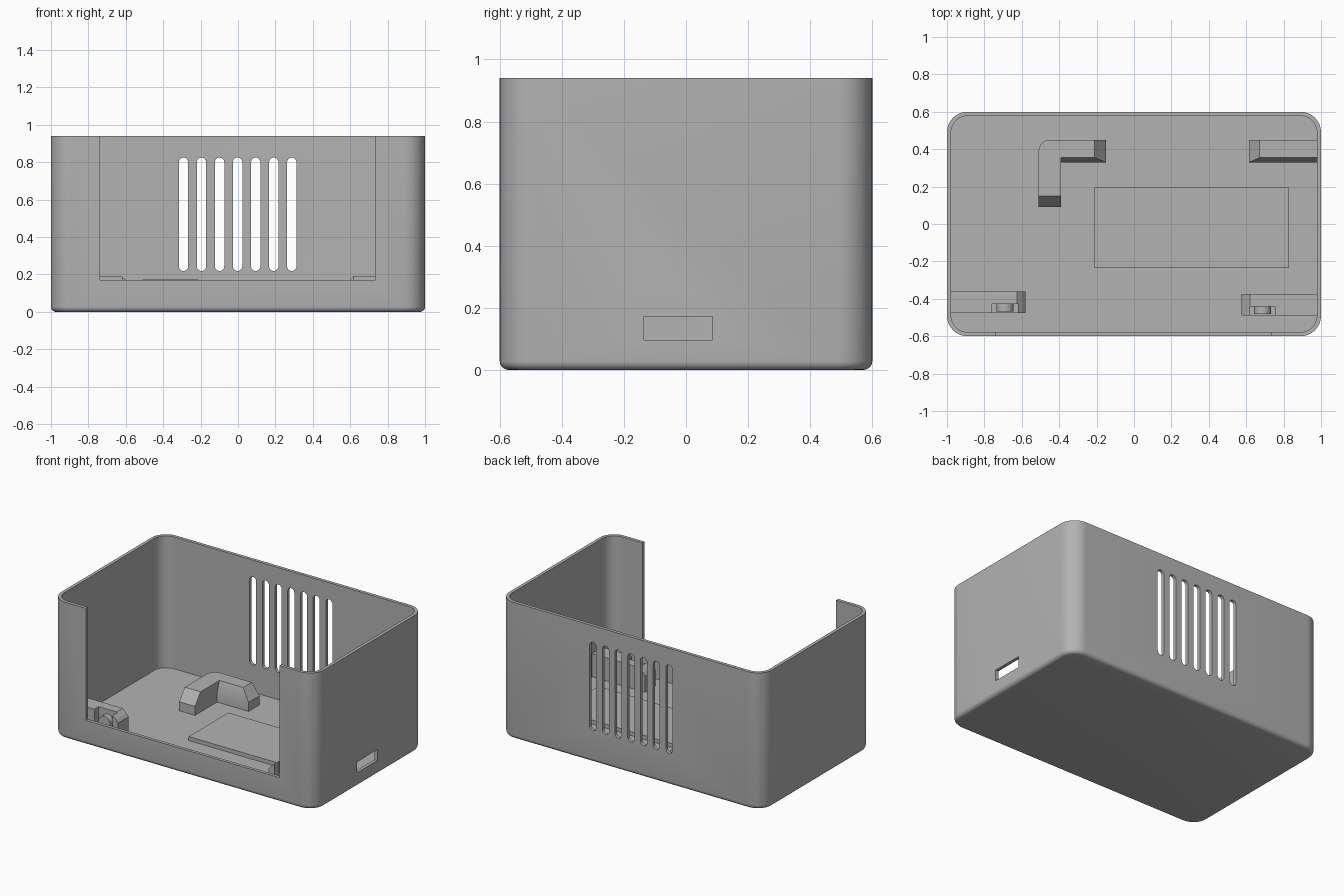
import bpy, bmesh, math

if "Cube" in bpy.data.objects:
    bpy.data.objects.remove(bpy.data.objects["Cube"])

grey = bpy.data.materials.new("light grey plastic")
grey.diffuse_color = (0.45, 0.45, 0.45, 1)
grey.use_nodes = True
grey.node_tree.nodes["Principled BSDF"].inputs["Base Color"].default_value = grey.diffuse_color
FLOOR, TOP, WALL = 0.033, 0.94, 0.022


def rounded(cx, cy, hx, hy, r, n=10):
    """Rounded rectangle outline, counter-clockwise."""
    pts = []
    for i, (sx, sy) in enumerate([(1, 1), (-1, 1), (-1, -1), (1, -1)]):
        for k in range(n + 1):
            a = math.pi / 2 * (i + k / n)
            pts.append((cx + sx * (hx - r) + r * math.cos(a),
                        cy + sy * (hy - r) + r * math.sin(a)))
    return pts


def loft(name, rings):
    """Closed solid through a list of (outline, height) rings."""
    bm = bmesh.new()
    loops = [[bm.verts.new((x, y, z)) for x, y in pts] for pts, z in rings]
    for a, b in zip(loops, loops[1:]):
        for i in range(len(a)):
            j = (i + 1) % len(a)
            bm.faces.new((a[i], a[j], b[j], b[i]))
    bm.faces.new(list(reversed(loops[0])))
    bm.faces.new(loops[-1])
    bmesh.ops.recalc_face_normals(bm, faces=bm.faces)
    me = bpy.data.meshes.new(name)
    bm.to_mesh(me)
    bm.free()
    me.materials.append(grey)
    ob = bpy.data.objects.new(name, me)
    bpy.context.collection.objects.link(ob)
    return ob


def block(name, x0, x1, y0, y1, z0, z1):
    pts = [(x0, y0), (x1, y0), (x1, y1), (x0, y1)]
    return loft(name, [(pts, z0), (pts, z1)])


def upright(name, pts, y0, y1):
    """Outline in x and z, extruded along y."""
    ob = loft(name, [(pts, -y1), (pts, -y0)])
    for v in ob.data.vertices:
        x, y, z = v.co
        v.co = (x, -z, y)
    return ob


def cut(ob, cutters):
    for c in cutters:
        m = ob.modifiers.new("cut", 'BOOLEAN')
        m.operation, m.solver, m.object = 'DIFFERENCE', 'EXACT', c
        bpy.context.view_layer.objects.active = ob
        bpy.ops.object.modifier_apply(modifier=m.name)
        bpy.data.objects.remove(c)


def smooth(ob):
    bpy.ops.object.select_all(action='DESELECT')
    ob.select_set(True)
    bpy.context.view_layer.objects.active = ob
    bpy.ops.object.shade_smooth_by_angle(angle=math.radians(30))


# Open-topped shell with rounded corners and a rounded bottom edge
rings = []
for k in range(6):
    a = math.pi / 2 * k / 5
    d = 0.028 * (1 - math.sin(a))
    rings.append((rounded(0, 0, 1 - d, 0.6 - d, 0.11 - d), 0.028 * (1 - math.cos(a))))
inner = rounded(0, 0, 1 - WALL, 0.6 - WALL, 0.11 - WALL)
rings += [(rounded(0, 0, 1, 0.6, 0.11), TOP), (inner, TOP), (inner, FLOOR)]
shell = loft("case_shell", rings)

# Front opening, side port and seven rear vent slots
cutters = [block("front_cut", -0.737, 0.735, -0.7, -0.55, 0.17, 1.1),
           block("port_cut", 0.9, 1.1, -0.135, 0.085, 0.097, 0.172)]
for i in range(7):
    slot = rounded(-0.002 + (i - 3) * 0.0965, 0.522, 0.025, 0.303, 0.0249, 6)
    cutters.append(upright("vent_cut", slot, 0.5, 0.7))
cut(shell, cutters)
smooth(shell)

# Raised pad on the floor
block("floor_pad", -0.21, 0.83, -0.235, 0.195, FLOOR - 0.01, 0.06)

# L-shaped corner holder with sloped inner edges
arc = [(-0.45 - 0.06 * math.sin(a), 0.39 + 0.06 * math.cos(a))
       for a in (math.pi / 2 * k / 6 for k in range(7))]
foot = [(-0.51, 0.09), (-0.39, 0.09), (-0.39, 0.33), (-0.15, 0.33), (-0.15, 0.45)] + arc
crest = [(-0.51, 0.15), (-0.39, 0.15), (-0.39, 0.355), (-0.21, 0.355), (-0.21, 0.45)] + arc
smooth(loft("corner_holder", [(foot, FLOOR - 0.01), (foot, 0.095), (crest, 0.172)]))

# Straight rear holder joined to the right wall
foot = [(0.615, 0.33), (0.985, 0.33), (0.985, 0.45), (0.615, 0.45)]
crest = [(0.67, 0.355), (0.985, 0.355), (0.985, 0.45), (0.67, 0.45)]
loft("rear_holder", [(foot, FLOOR - 0.01), (foot, 0.095), (crest, 0.172)])


# Front clips: notched blocks holding a round peg
def clip(side, tip, y0, y1, nx0, nx1):
    w = 0.985 * side
    z = 0.192
    prof = [(w, FLOOR - 0.01), (tip, FLOOR - 0.01), (tip, 0.145),
            (tip + side * 0.015, 0.165), (tip + side * 0.045, z), (w, z)]
    name = "left" if side < 0 else "right"
    ob = upright(name + "_clip", prof, y0, y1)
    cut(ob, [block("notch_cut", nx0, nx1, y0 - 0.1, y0 + 0.048, 0.06, 0.3)])
    c, r = (nx0 + nx1) / 2, 0.045
    peg = [(c + r * math.cos(t), 0.115 + r * math.sin(t))
           for t in (2 * math.pi * k / 24 for k in range(24))]
    smooth(upright(name + "_clip_peg", peg, y0 + 0.008, y0 + 0.06))


clip(-1, -0.58, -0.475, -0.36, -0.76, -0.62)
clip(1, 0.575, -0.49, -0.375, 0.62, 0.755)
